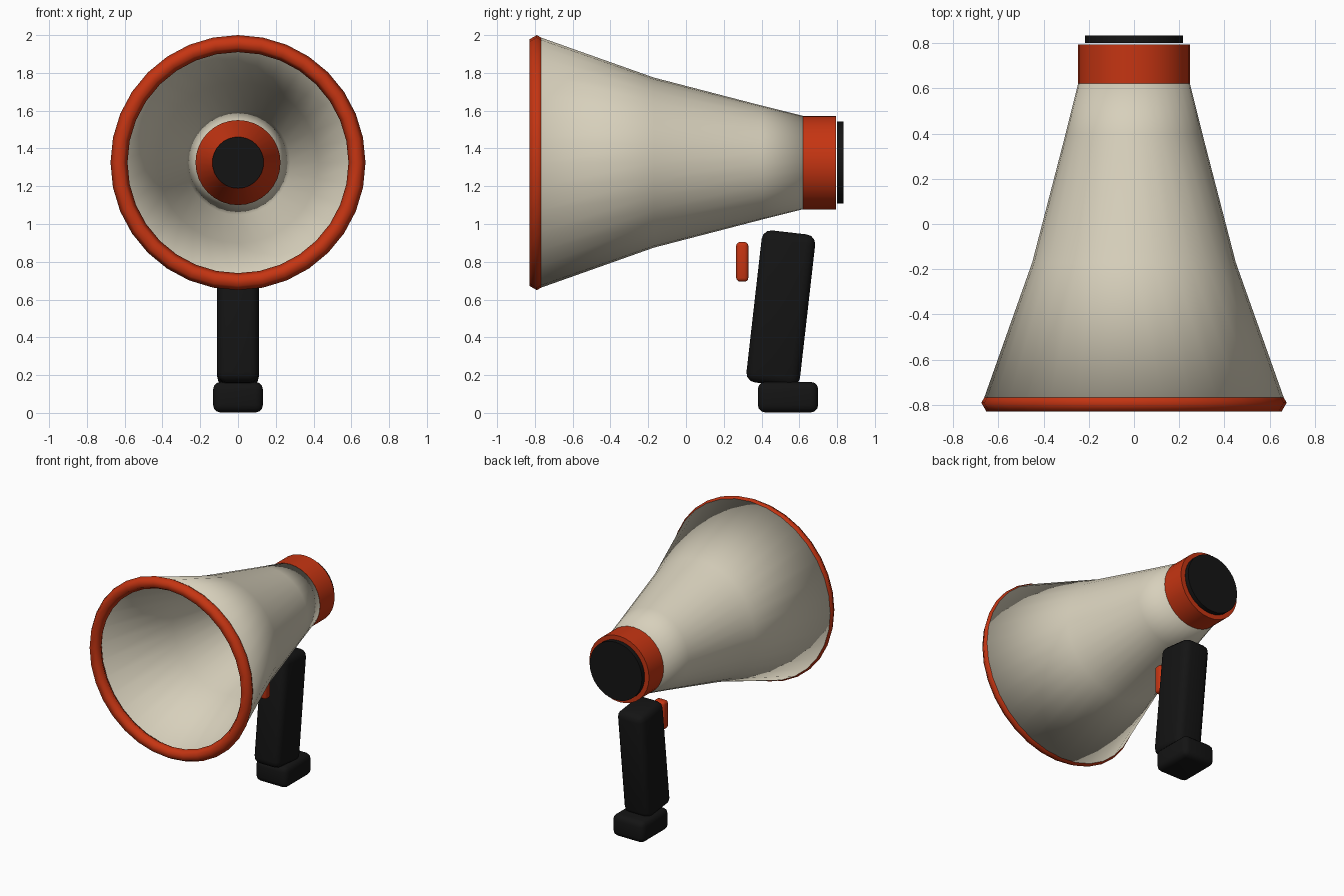
import bpy, bmesh, math
from mathutils import Matrix, Vector

if "Cube" in bpy.data.objects:
    bpy.data.objects.remove(bpy.data.objects["Cube"])

AXIS_Z = 1.325   # height of the horn axis
SEG = 32


def material(name, rgb):
    m = bpy.data.materials.new(name)
    m.diffuse_color = (*rgb, 1)
    m.use_nodes = True
    m.node_tree.nodes["Principled BSDF"].inputs["Base Color"].default_value = m.diffuse_color
    return m


CREAM = material("cream", (0.68, 0.63, 0.50))
RED = material("orange red", (0.56, 0.035, 0.006))
BLACK = material("black", (0.007, 0.007, 0.007))


def finish(name, bm, mat, angle=None):
    bmesh.ops.recalc_face_normals(bm, faces=bm.faces)
    me = bpy.data.meshes.new(name)
    bm.to_mesh(me)
    bm.free()
    ob = bpy.data.objects.new(name, me)
    bpy.context.collection.objects.link(ob)
    me.materials.append(mat)
    for p in me.polygons:
        p.use_smooth = True
    if angle:
        bpy.ops.object.select_all(action='DESELECT')
        ob.select_set(True)
        bpy.context.view_layer.objects.active = ob
        bpy.ops.object.shade_smooth_by_angle(angle=math.radians(angle))
    return ob


def revolve(name, profile, mat, closed=True, angle=None):
    """Turn a (y, radius) profile about the horn axis; open ends get caps."""
    bm = bmesh.new()
    rings = []
    for y, r in profile:
        rings.append([bm.verts.new((r * math.cos(a), y, AXIS_Z + r * math.sin(a)))
                      for a in (2 * math.pi * i / SEG for i in range(SEG))])
    pairs = list(zip(rings, rings[1:]))
    if closed:
        pairs.append((rings[-1], rings[0]))
    else:
        bm.faces.new(rings[0])
        bm.faces.new(rings[-1])
    for a, b in pairs:
        for i in range(SEG):
            j = (i + 1) % SEG
            bm.faces.new((a[i], a[j], b[j], b[i]))
    return finish(name, bm, mat, angle)


def rounded_box(name, centre, size, bevel, mat, tilt=0.0):
    bm = bmesh.new()
    bmesh.ops.create_cube(bm, size=1, matrix=Matrix.Diagonal((*size, 1)))
    bmesh.ops.bevel(bm, geom=bm.edges[:], offset=bevel, segments=3,
                    profile=0.5, affect='EDGES')
    bm.transform(Matrix.Translation(Vector(centre))
                 @ Matrix.Rotation(math.radians(tilt), 4, 'X'))
    return finish(name, bm, mat, 40)


# Flared horn shell, with wall thickness
outer = [(-0.79, 0.67), (-0.17, 0.45), (0.40, 0.302), (0.62, 0.247)]
inner = [(y, r - 0.025) for y, r in reversed(outer)]
revolve("horn", outer + inner, CREAM)

# Six-sided ring around the mouth
revolve("mouth_rim", [(-0.79 + 0.045 * math.sin(k * math.pi / 3),
                       0.63 + 0.045 * math.cos(k * math.pi / 3)) for k in range(6)], RED)

# Collar and cap at the back
revolve("rear_collar", [(0.62, 0.248), (0.793, 0.248)], RED, False, 40)
revolve("rear_cap", [(0.80, 0.217), (0.833, 0.217)], BLACK, False, 40)

# Cone and dark disc deep inside the horn
revolve("inner_cone", [(0.55, 0.225), (0.33, 0.135)], RED, False, 40)
revolve("inner_disc", [(0.34, 0.136), (0.32, 0.136)], BLACK, False, 40)

# Grip, foot and trigger
rounded_box("handle", (0, 0.502, 0.553), (0.22, 0.285, 0.81), 0.05, BLACK, -6.5)
rounded_box("handle_foot", (0, 0.54, 0.083), (0.264, 0.32, 0.162), 0.04, BLACK)
rounded_box("trigger", (0, 0.298, 0.80), (0.09, 0.064, 0.21), 0.02, RED)
